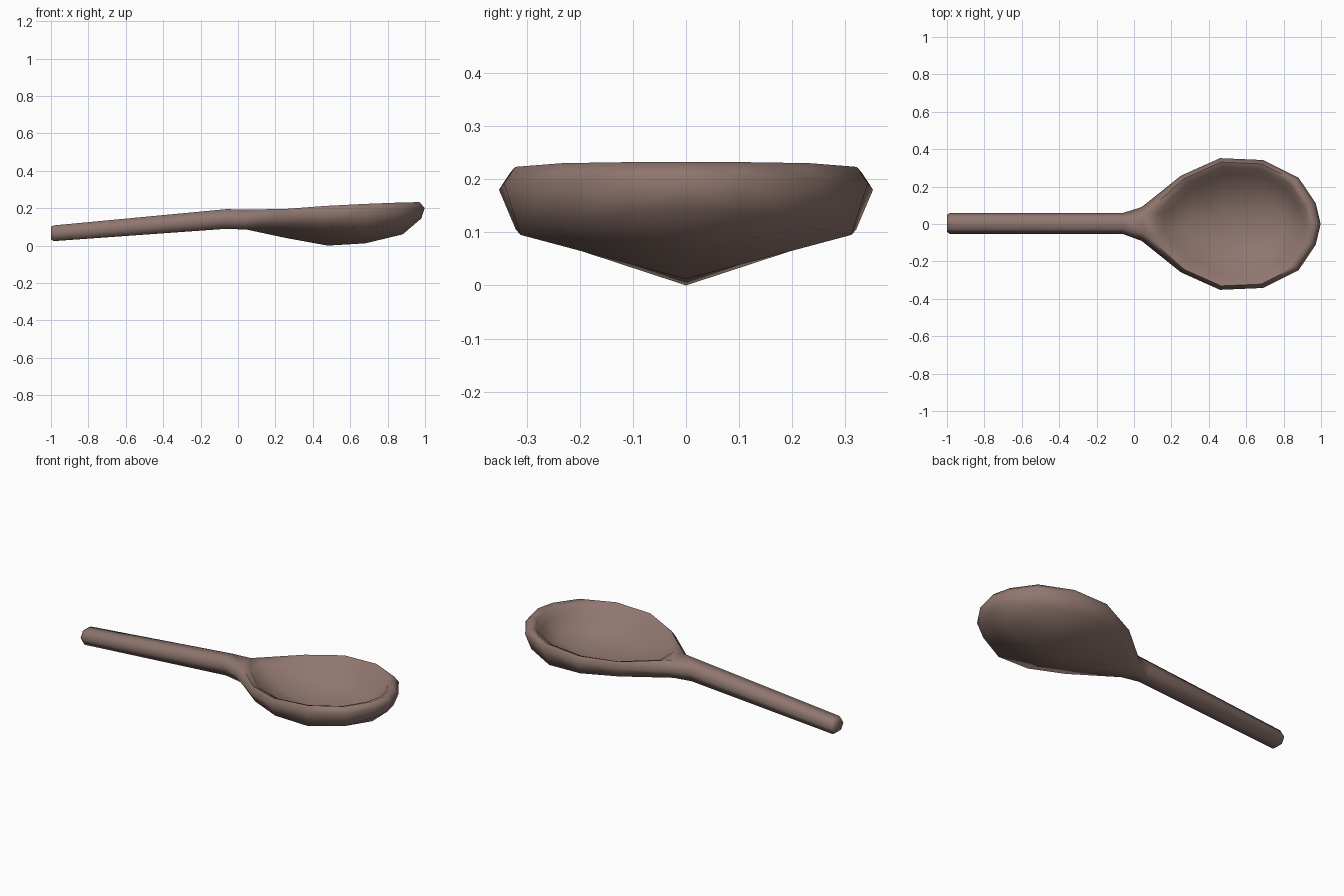
import bpy, bmesh, math

if "Cube" in bpy.data.objects:
    bpy.data.objects.remove(bpy.data.objects["Cube"])

bm = bmesh.new()
CX = 0.55  # bowl centre the rings shrink towards

# Bowl half outline: x, half width, rim height, underside height, underside scale
stations = [
    (0.04, 0.09, 0.19, 0.085, 1.0),
    (0.25, 0.258, 0.197, 0.105, 0.91),
    (0.46, 0.352, 0.212, 0.105, 0.91),
    (0.69, 0.342, 0.223, 0.095, 0.91),
    (0.88, 0.247, 0.230, 0.110, 0.92),
    (0.972, 0.11, 0.232, 0.135, 0.94),
    (0.998, 0.0, 0.232, 0.145, 0.96),
]
LAST = len(stations) - 1


def make_ring(scale, height, neck):
    """Mirrored pairs of vertices round the bowl; the tip is shared."""
    pairs = []
    for i, st in enumerate(stations):
        s = scale(st)
        x, y, z = CX + (st[0] - CX) * s, st[1] * s, height(st)
        if i == 0:
            x, y, z = neck
        if i == LAST:
            v = bm.verts.new((x, 0, z))
            pairs.append((v, v))
        else:
            pairs.append((bm.verts.new((x, y, z)), bm.verts.new((x, -y, z))))
    return pairs


def face(*vs):
    unique = list(dict.fromkeys(vs))
    if len(unique) > 2:
        bm.faces.new(unique)


def bridge(a, b, close_neck=False):
    for i in range(LAST):
        for k in (0, 1):
            face(a[i][k], a[i + 1][k], b[i + 1][k], b[i][k])
    if close_neck:
        face(a[0][0], a[0][1], b[0][1], b[0][0])


def fill_pan(ring, points):
    """Fill a ring down to a line of points along the middle."""
    mid = [bm.verts.new((x, 0, z)) for x, z in points]
    face(ring[0][0], ring[0][1], mid[0])
    for k in (0, 1):
        face(ring[0][k], ring[1][k], mid[0])
        for i in range(1, 4):
            face(ring[i][k], ring[i + 1][k], mid[i], mid[i - 1])
        face(ring[4][k], ring[5][k], mid[3])
        face(ring[5][k], ring[6][k], mid[3])


# Bowl rings, from the underside over the rim to the inside
lower = make_ring(lambda s: s[4], lambda s: s[3], (0.05, 0.045, 0.085))
side = make_ring(lambda s: 1.0, lambda s: s[2] - 0.032, (0.04, 0.09, 0.14))
top = make_ring(lambda s: 0.94, lambda s: s[2], (0.05, 0.05, 0.192))
inner = make_ring(lambda s: 0.86, lambda s: s[2] - 0.012, (0.125, 0.062, 0.178))
wall = make_ring(lambda s: s[4] * 0.84, lambda s: s[3] + 0.03, (0.16, 0.055, 0.145))
bridge(lower, side)
bridge(side, top)
bridge(top, inner, True)
bridge(inner, wall, True)
fill_pan(lower, [(0.26, 0.04), (0.48, 0.0), (0.68, 0.012), (0.88, 0.06)])
fill_pan(wall, [(0.30, 0.082), (0.48, 0.042), (0.67, 0.05), (0.82, 0.085)])

# Handle: six-sided sections running back from the neck
loop = [top[0][0], side[0][0], lower[0][0], lower[0][1], side[0][1], top[0][1]]
for x, w, z0, z1 in [(-0.06, 0.056, 0.09, 0.195),
                     (-0.985, 0.056, 0.024, 0.108),
                     (-1.0, 0.046, 0.034, 0.100)]:
    zm, f = (z0 + z1) / 2, 0.55
    outline = [(f * w, z1), (w, zm), (f * w, z0), (-f * w, z0), (-w, zm), (-f * w, z1)]
    new = [bm.verts.new((x, y + 0.003, z)) for y, z in outline]
    for i in range(6):
        j = (i + 1) % 6
        face(loop[i], loop[j], new[j], new[i])
    loop = new
face(*loop)

bmesh.ops.recalc_face_normals(bm, faces=bm.faces)
mesh = bpy.data.meshes.new("spoon")
bm.to_mesh(mesh)
bm.free()
spoon = bpy.data.objects.new("spoon", mesh)
bpy.context.collection.objects.link(spoon)

# Single wood colour
wood = bpy.data.materials.new("brown wood")
wood.diffuse_color = (0.275, 0.182, 0.157, 1)
wood.use_nodes = True
wood.node_tree.nodes["Principled BSDF"].inputs["Base Color"].default_value = wood.diffuse_color
mesh.materials.append(wood)

bpy.context.view_layer.objects.active = spoon
spoon.select_set(True)
bpy.ops.object.shade_smooth_by_angle(angle=math.radians(75))
